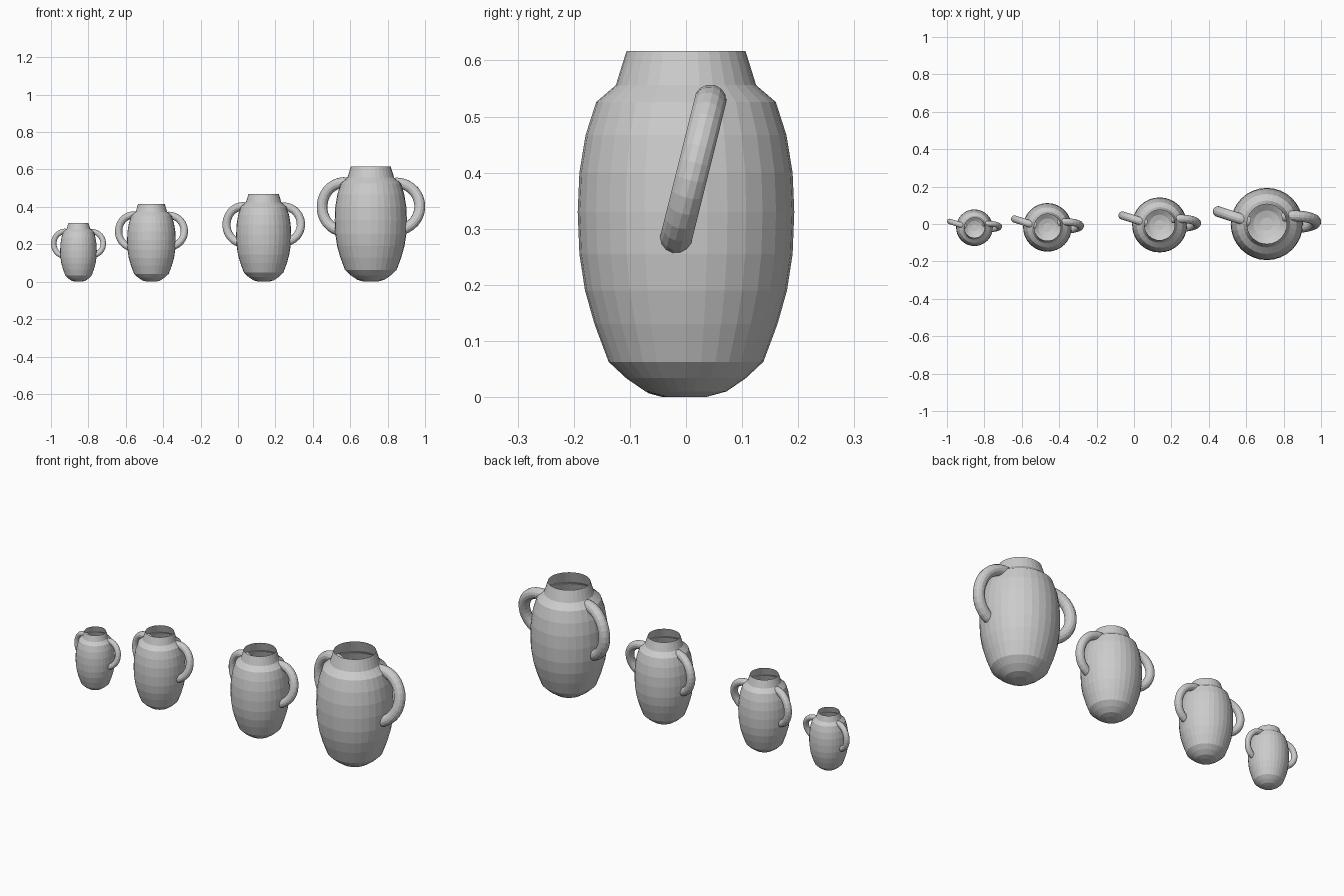
import bpy, bmesh
from math import sin, cos, pi, radians
from mathutils import Matrix, Vector

if "Cube" in bpy.data.objects:
    bpy.data.objects.remove(bpy.data.objects["Cube"])

SIDES = 32
# jar outline (radius, height) of the largest jar
PROFILE = [(0.035, 0.0), (0.072, 0.01), (0.107, 0.034), (0.138, 0.063),
           (0.163, 0.13), (0.18, 0.19), (0.19, 0.255), (0.193, 0.33),
           (0.19, 0.40), (0.179, 0.467), (0.16, 0.526), (0.125, 0.556),
           (0.106, 0.617)]


def skin(name, rings, cap_start, cap_end):
    """Bridge rings of points into a flat-shaded surface."""
    bm = bmesh.new()
    loops = [[bm.verts.new(p) for p in ring] for ring in rings]
    n = len(loops[0])
    for a, b in zip(loops, loops[1:]):
        for i in range(n):
            j = (i + 1) % n
            bm.faces.new((a[i], a[j], b[j], b[i]))
    if cap_start:
        bm.faces.new(loops[0][::-1])
    if cap_end:
        bm.faces.new(loops[-1])
    bmesh.ops.recalc_face_normals(bm, faces=bm.faces)
    mesh = bpy.data.meshes.new(name)
    bm.to_mesh(mesh)
    bm.free()
    return mesh


def jar_mesh():
    rings = [[(r * cos(2 * pi * i / SIDES), r * sin(2 * pi * i / SIDES), z)
              for i in range(SIDES)] for r, z in PROFILE]
    return skin("jar_body", rings, True, False)


def handle_mesh(name, centre, turn, tilt):
    """Partial ring whose ends sink into the jar wall."""
    rings, steps, tube, sides = [], 18, 0.029, 14
    place = (Matrix.Translation(centre) @ Matrix.Rotation(turn, 4, 'Z')
             @ Matrix.Rotation(tilt, 4, 'X'))
    for s in range(steps + 1):
        a = radians(-100 + 212 * s / steps)
        out = Vector((cos(a), 0, sin(a)))
        mid = Vector((0.125 * cos(a), 0, 0.13 * sin(a)))
        ring = []
        for i in range(sides):
            t = 2 * pi * i / sides
            ring.append(place @ (mid + tube * (cos(t) * out + sin(t) * Vector((0, 1, 0)))))
        rings.append(ring)
    return skin(name, rings, True, True)


parts = [jar_mesh(),
         handle_mesh("right_handle", (0.137, 0.012, 0.402), 0, radians(-14)),
         handle_mesh("left_handle", (-0.142, 0.028, 0.400), radians(180 - 18), 0)]

# four jars of growing size: x, y, height
for k, (x, y, h) in enumerate([(-0.853, -0.02, 0.313), (-0.463, -0.018, 0.415),
                               (0.137, -0.005, 0.47), (0.71, 0.0, 0.617)]):
    for mesh in parts:
        ob = bpy.data.objects.new(f"{mesh.name}_{k + 1}", mesh)
        ob.location = (x, y, 0)
        ob.scale = (h / 0.617,) * 3
        bpy.context.collection.objects.link(ob)
